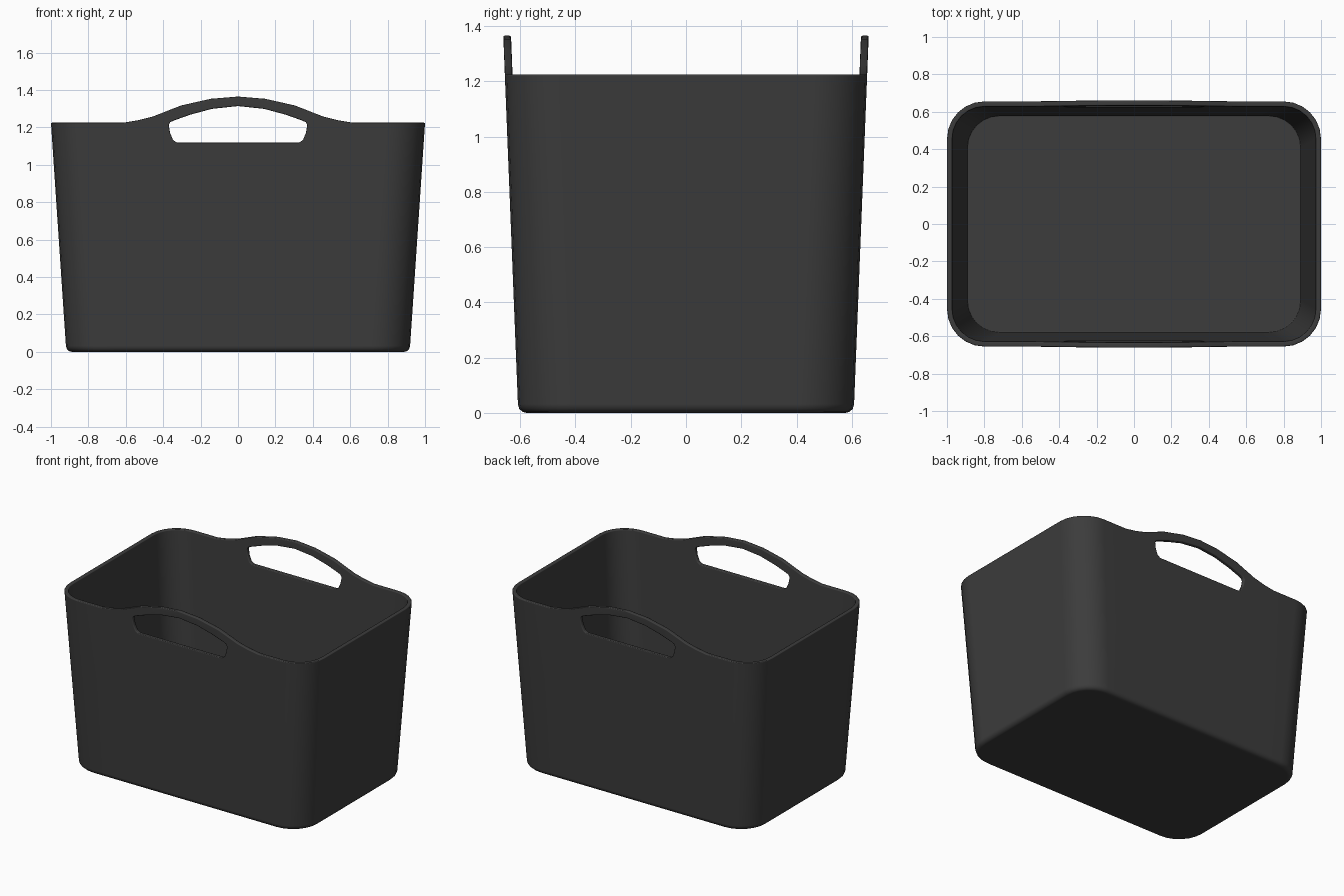
import bpy, bmesh, math

cube = bpy.data.objects.get("Cube")
if cube:
    bpy.data.objects.remove(cube, do_unlink=True)

RIM, WALL, RADIUS, STEPS = 1.225, 0.028, 0.2, 6
# Half of the raised handle edge and half of the grip opening, as (x, z)
ARCH = [(0.615, RIM), (0.535, 1.238), (0.455, 1.258), (0.305, 1.317), (0.145, 1.353), (0, 1.365)]
GRIP = [(0.325, 1.118), (0.347, 1.132), (0.363, 1.17), (0.37, 1.212), (0.362, 1.228),
        (0.34, 1.238), (0.255, 1.268), (0.14, 1.299), (0, 1.314)]

charcoal = bpy.data.materials.new("charcoal plastic")
charcoal.use_nodes = True
colour = (0.045, 0.045, 0.045, 1)
charcoal.diffuse_color = colour
shader = next(n for n in charcoal.node_tree.nodes if n.type == 'BSDF_PRINCIPLED')
shader.inputs["Base Color"].default_value = colour
shader.inputs["Roughness"].default_value = 0.6


def mirrored(half):
    """Complete a right half outline that ends on the centre line."""
    return half + [(-x, z) for x, z in reversed(half[:-1])]


def make_object(name, bm):
    bmesh.ops.recalc_face_normals(bm, faces=bm.faces)
    mesh = bpy.data.meshes.new(name)
    bm.to_mesh(mesh)
    bm.free()
    obj = bpy.data.objects.new(name, mesh)
    bpy.context.collection.objects.link(obj)
    return obj


def ring(bm, inset, z):
    """Rounded rectangle on the tapered wall; z None follows the rim."""
    def point(x_of, y_of, level):
        hx = 0.918 + 0.067 * level - inset
        hy = 0.607 + 0.0397 * level - inset
        return bm.verts.new((x_of(hx), y_of(hy), level))

    radius = RADIUS - inset
    verts = []

    def corner(sx, sy, start):
        for i in range(STEPS + 1):
            a = start + math.pi / 2 * i / STEPS
            verts.append(point(lambda h: sx * (h - radius) + radius * math.cos(a),
                               lambda h: sy * (h - radius) + radius * math.sin(a),
                               RIM if z is None else z))

    def long_side(sy):
        for x, top in mirrored(ARCH):
            verts.append(point(lambda h: x * sy, lambda h: sy * h, top if z is None else z))

    corner(1, 1, 0)
    long_side(1)
    corner(-1, 1, math.pi / 2)
    corner(-1, -1, math.pi)
    long_side(-1)
    corner(1, -1, math.pi * 1.5)
    return verts


# Basket shell: rounded base, outer wall, rim, inner wall, floor
bm = bmesh.new()
rows = [ring(bm, inset, z) for inset, z in
        [(0.03, 0), (0.015, 0.004), (0.004, 0.015), (0, 0.032),
         (0, None), (WALL, None), (WALL, 0.03)]]
for low, high in zip(rows, rows[1:]):
    for i in range(len(low)):
        j = (i + 1) % len(low)
        bm.faces.new((low[i], low[j], high[j], high[i]))
bm.faces.new(rows[0])
bm.faces.new(rows[-1])
basket = make_object("basket", bm)
basket.data.materials.append(charcoal)

# Grip cutter passes through both long walls
bm = bmesh.new()
face = bm.faces.new([bm.verts.new((x, -1, z)) for x, z in mirrored(GRIP)])
sweep = bmesh.ops.extrude_face_region(bm, geom=[face])
bmesh.ops.translate(bm, vec=(0, 2, 0),
                    verts=[v for v in sweep["geom"] if isinstance(v, bmesh.types.BMVert)])
cutter = make_object("grip_cutter", bm)
cutter.data.materials.append(charcoal)
cutter.hide_render = True

# Cut the grips and soften the rim
cut = basket.modifiers.new("grips", 'BOOLEAN')
cut.operation = 'DIFFERENCE'
cut.solver = 'EXACT'
cut.object = cutter
soft = basket.modifiers.new("soft edges", 'BEVEL')
soft.width = 0.006
soft.segments = 2
soft.limit_method = 'ANGLE'
soft.angle_limit = math.radians(50)
soft.use_clamp_overlap = False

bpy.ops.object.select_all(action='DESELECT')
basket.select_set(True)
bpy.context.view_layer.objects.active = basket
for name in [m.name for m in basket.modifiers]:
    bpy.ops.object.modifier_apply(modifier=name)
bpy.data.objects.remove(cutter, do_unlink=True)

bpy.ops.object.shade_smooth_by_angle(angle=math.radians(50))
weighted = basket.modifiers.new("even shading", 'WEIGHTED_NORMAL')
weighted.keep_sharp = True
